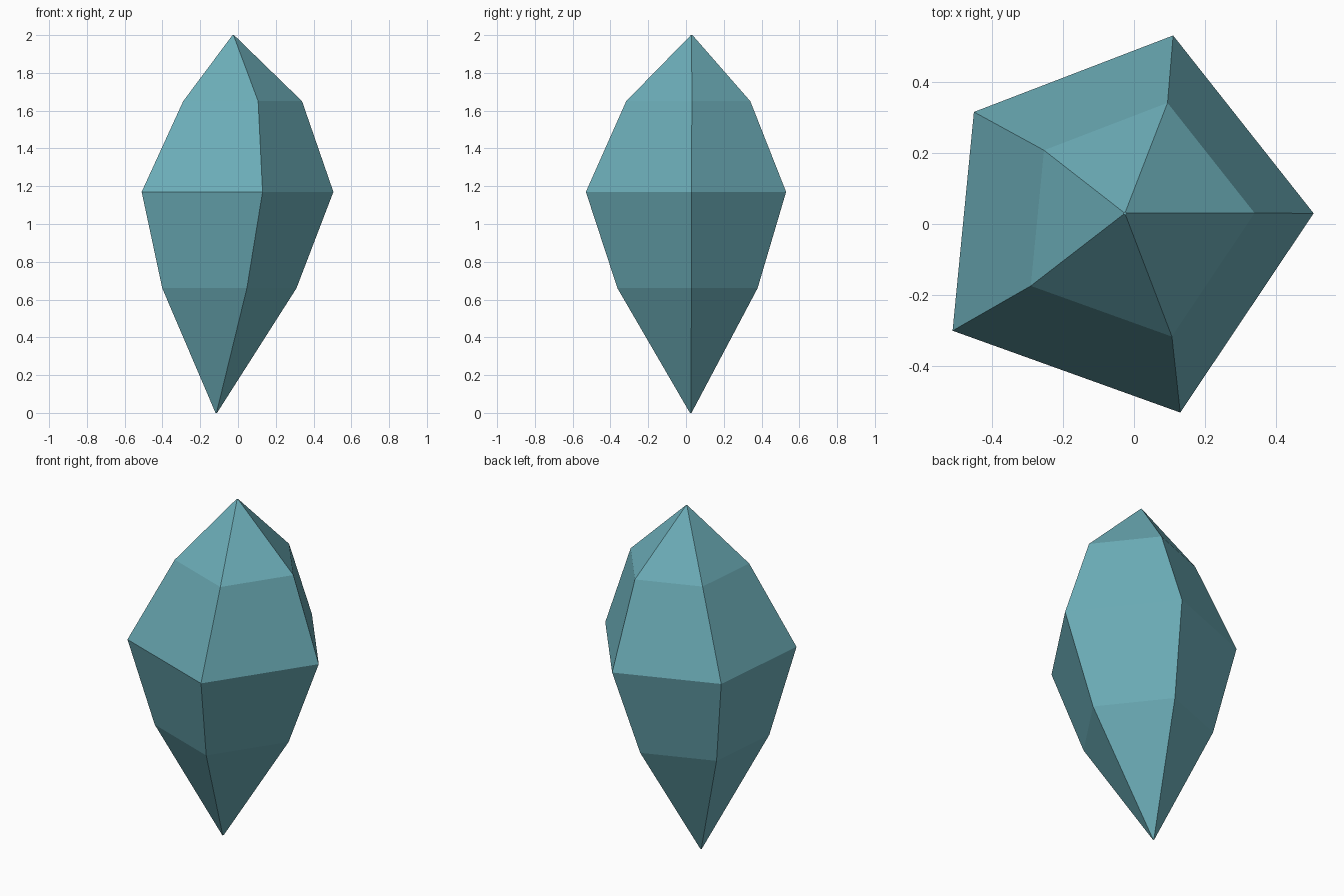
import bpy
import bmesh

cube = bpy.data.objects.get("Cube")
if cube:
    bpy.data.objects.remove(cube, do_unlink=True)

# Crystal colour
teal = bpy.data.materials.new("crystal_teal")
teal.use_nodes = True
colour = (0.15, 0.42, 0.48, 1)
teal.diffuse_color = colour
teal.node_tree.nodes["Principled BSDF"].inputs["Base Color"].default_value = colour

# Irregular five-sided girdle, counter-clockwise from above
girdle = [(0.505, 0.03), (0.11, 0.53), (-0.45, 0.315), (-0.51, -0.30), (0.13, -0.53)]

# Each level of the gem: height, girdle scale, x shift, y shift
levels = [
    (0.0, 0.008, -0.115, 0.025),
    (0.66, 0.70, -0.044, 0.008),
    (1.17, 1.0, 0.0, 0.0),
    (1.65, 0.62, 0.026, 0.012),
    (2.0, 0.008, -0.025, 0.03),
]

# Loft the levels into a faceted crystal
bm = bmesh.new()
rings = [[bm.verts.new((x * s + dx, y * s + dy, z)) for x, y in girdle]
         for z, s, dx, dy in levels]
count = len(girdle)
for low, high in zip(rings, rings[1:]):
    for i in range(count):
        j = (i + 1) % count
        bm.faces.new((low[i], low[j], high[j], high[i]))

# Tiny blunt tips
bm.faces.new(rings[0][::-1])
bm.faces.new(rings[-1])
bmesh.ops.recalc_face_normals(bm, faces=bm.faces)

mesh = bpy.data.meshes.new("crystal")
bm.to_mesh(mesh)
bm.free()
mesh.materials.append(teal)
crystal = bpy.data.objects.new("crystal", mesh)
bpy.context.collection.objects.link(crystal)
